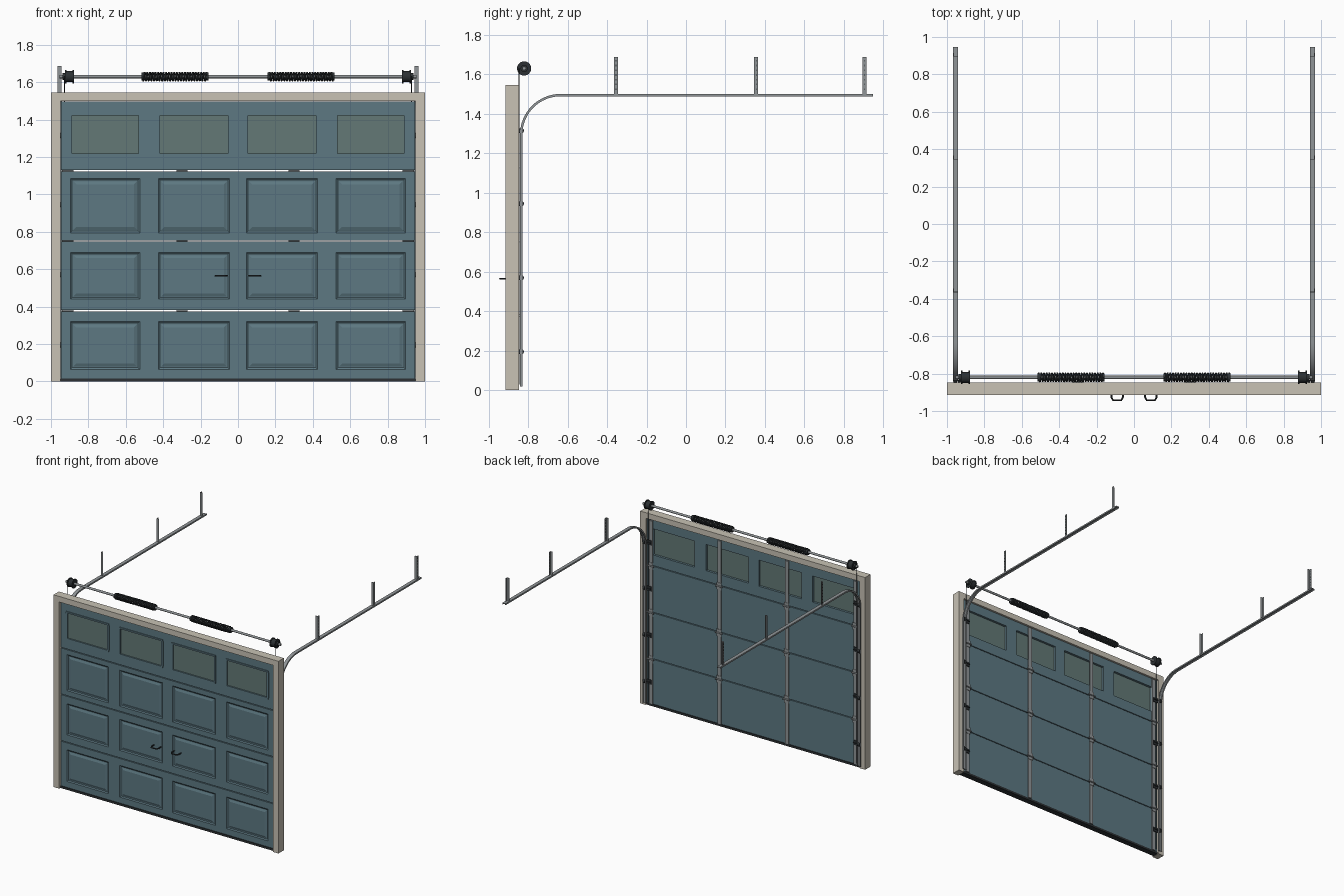
import bpy, bmesh
from math import sin, cos, pi
from mathutils import Vector, Matrix

if "Cube" in bpy.data.objects:
    bpy.data.objects.remove(bpy.data.objects["Cube"])


def mat(name, rgb):
    m = bpy.data.materials.new(name)
    m.diffuse_color = (*rgb, 1)
    m.use_nodes = True
    m.node_tree.nodes["Principled BSDF"].inputs["Base Color"].default_value = m.diffuse_color
    return m


TEAL = mat("teal_paint", (0.11, 0.19, 0.225))
BEIGE = mat("beige_trim", (0.58, 0.54, 0.46))
GLASS = mat("grey_glass", (0.125, 0.19, 0.18))
DARK = mat("dark_metal", (0.025, 0.03, 0.033))
STEEL = mat("steel", (0.28, 0.30, 0.31))


def finish(bm, name, m, smooth=False):
    bmesh.ops.recalc_face_normals(bm, faces=bm.faces[:])
    me = bpy.data.meshes.new(name)
    bm.to_mesh(me)
    bm.free()
    me.materials.append(m)
    ob = bpy.data.objects.new(name, me)
    bpy.context.collection.objects.link(ob)
    if smooth:
        bpy.ops.object.select_all(action='DESELECT')
        ob.select_set(True)
        bpy.context.view_layer.objects.active = ob
        bpy.ops.object.shade_smooth_by_angle()
    return ob


def add_box(bm, x0, x1, y0, y1, z0, z1):
    mx = Matrix.Translation(((x0 + x1) / 2, (y0 + y1) / 2, (z0 + z1) / 2))
    bmesh.ops.create_cube(bm, size=1, matrix=mx @ Matrix.Diagonal((x1 - x0, y1 - y0, z1 - z0, 1)))


def boxes(name, m, items):
    bm = bmesh.new()
    for b in items:
        add_box(bm, *b)
    return finish(bm, name, m)


def add_cyl_x(bm, x0, x1, y, z, r, n=20):
    mx = Matrix.Translation(((x0 + x1) / 2, y, z)) @ Matrix.Rotation(pi / 2, 4, 'Y')
    bmesh.ops.create_cone(bm, cap_ends=True, segments=n, radius1=r, radius2=r, depth=x1 - x0, matrix=mx)


def tube(name, m, pts, r, res=1):
    cu = bpy.data.curves.new(name, 'CURVE')
    cu.dimensions = '3D'
    cu.bevel_depth, cu.bevel_resolution, cu.use_fill_caps = r, res, True
    sp = cu.splines.new('POLY')
    sp.points.add(len(pts) - 1)
    for p, c in zip(sp.points, pts):
        p.co = (*c, 1)
    tmp = bpy.data.objects.new(name, cu)
    bpy.context.collection.objects.link(tmp)
    me = bpy.data.meshes.new_from_object(tmp.evaluated_get(bpy.context.evaluated_depsgraph_get()))
    bpy.data.objects.remove(tmp)
    bm = bmesh.new()
    bm.from_mesh(me)
    return finish(bm, name, m, True)


# Door frame
FY0, FY1 = -0.915, -0.847
boxes("door_frame", BEIGE, [(-1, -0.95, FY0, FY1, 0, 1.545), (0.95, 1, FY0, FY1, 0, 1.545),
                            (-0.95, 0.95, FY0, FY1, 1.5, 1.545)])

# Door sections with four panel columns each
DF, DB = -0.895, -0.86
COLS = [(-0.895, -0.525), (-0.425, -0.045), (0.045, 0.425), (0.525, 0.895)]


def section(name, z0, z1, pz0, pz1, window):
    bm = bmesh.new()
    xs = [-0.947] + [x for c in COLS for x in c] + [0.947]
    zs = [z0, pz0, pz1, z1]
    grid = [[bm.verts.new((x, DF, z)) for x in xs] for z in zs]
    cells = []
    for j in range(3):
        for i in range(len(xs) - 1):
            if j == 1 and i % 2 and window:
                continue
            f = bm.faces.new((grid[j][i], grid[j][i + 1], grid[j + 1][i + 1], grid[j + 1][i]))
            if j == 1 and i % 2:
                cells.append(f)
    # back skin and edges
    back = bmesh.ops.extrude_face_region(bm, geom=bm.faces[:], use_keep_orig=True)['geom']
    bmesh.ops.translate(bm, vec=(0, DB - DF, 0), verts=[v for v in back if isinstance(v, bmesh.types.BMVert)])
    bmesh.ops.recalc_face_normals(bm, faces=bm.faces[:])
    # pressed groove and raised field
    if cells:
        cells = [f for f in bm.faces if f.normal.y < -0.9 and any(
            abs(f.calc_center_median().x - (a + b) / 2) < 0.01 for a, b in COLS)
            and abs(f.calc_center_median().z - (pz0 + pz1) / 2) < 0.01]
        for t, d in ((0.012, -0.006), (0.01, 0), (0.022, 0.006)):
            bmesh.ops.inset_individual(bm, faces=cells, thickness=t, depth=d)
    finish(bm, name, TEAL)


JOINTS = [0.378, 0.752, 1.127]
for i, (z0, z1, p0, p1) in enumerate([(0.015, 0.375, 0.065, 0.32), (0.381, 0.749, 0.44, 0.69),
                                      (0.755, 1.124, 0.795, 1.085), (1.13, 1.498, 1.215, 1.425)]):
    section(f"door_section_{i + 1}", z0, z1, p0, p1, i == 3)

# Windows and their trim
boxes("window_glass", GLASS, [(a, b, -0.884, -0.878, 1.215, 1.425) for a, b in COLS])
trim = []
for a, b in COLS:
    for y0, y1 in ((-0.902, DF + 0.003),):
        trim += [(a - 0.004, b + 0.004, y0, y1, 1.421, 1.433), (a - 0.004, b + 0.004, y0, y1, 1.207, 1.219),
                 (a - 0.008, a + 0.008, y0, y1, 1.219, 1.421), (b - 0.008, b + 0.008, y0, y1, 1.219, 1.421)]
boxes("window_trim", TEAL, trim)

# Bottom seal
boxes("bottom_seal", DARK, [(-0.948, 0.948, -0.9, -0.855, 0, 0.017)])

# Stiles on the back
STX = (-0.91, -0.3, 0.3, 0.91)
SPANS = [(0.02, 0.372), (0.384, 0.746), (0.758, 1.121), (1.133, 1.49)]
boxes("back_stiles", STEEL, [(x - 0.015, x + 0.015, DB, -0.85, a, b) for x in STX for a, b in SPANS])

# Hinges
bm = bmesh.new()
for z in JOINTS:
    for x in STX:
        add_box(bm, x - 0.022, x + 0.022, -0.851, -0.847, z - 0.028, z + 0.028)
        add_cyl_x(bm, x - 0.03, x + 0.03, -0.846, z, 0.006, 10)
finish(bm, "hinges", STEEL)

# Handles
for s, side in ((-1, "left"), (1, "right")):
    prof = [(-0.031, -0.893), (-0.031, -0.926), (-0.022, -0.942), (0.022, -0.942), (0.031, -0.926), (0.031, -0.893)]
    tube(f"handle_{side}", DARK, [(s * 0.09 + x, y, 0.565) for x, y in prof], 0.005)

# Curved tracks: channel profile swept up, round and back
path = [(-0.835, 0.02, pi / 2)]
path += [(-0.635 - 0.2 * cos(a), 1.295 + 0.2 * sin(a), pi / 2 - a) for a in [pi / 2 * k / 16 for k in range(17)]]
path += [(0.947, 1.495, 0)]
PROF = [(-0.014, 0.006), (0.014, 0.006), (0.014, -0.006), (0.01, -0.006),
        (0.01, 0.002), (-0.01, 0.002), (-0.01, -0.006), (-0.014, -0.006)]
for s, side in ((-1, "left"), (1, "right")):
    X = s * 0.955
    bm = bmesh.new()
    rings = [[bm.verts.new((X + u, y - sin(t) * n, z + cos(t) * n)) for u, n in PROF] for y, z, t in path]
    for r0, r1 in zip(rings, rings[1:]):
        for k in range(8):
            bm.faces.new((r0[k], r0[(k + 1) % 8], r1[(k + 1) % 8], r1[k]))
    bm.faces.new(rings[0])
    bm.faces.new(rings[-1])
    finish(bm, f"track_{side}", STEEL, True)

    # Ceiling hangers: angle iron with dark slots
    irons, slots = [], []
    for y in (-0.355, 0.355, 0.905):
        irons += [(X - 0.01, X + 0.01, y - 0.01, y - 0.007, 1.49, 1.687)]
        xo = X + s * 0.0085
        irons += [(xo - 0.0015, xo + 0.0015, y - 0.007, y + 0.01, 1.49, 1.687)]
        for k in range(7):
            z = 1.525 + k * 0.024
            slots.append((xo - 0.002, xo + 0.002, y - 0.001, y + 0.003, z - 0.004, z + 0.004))
    boxes(f"hangers_{side}", STEEL, irons)
    boxes(f"hanger_slots_{side}", DARK, slots)

    # Rollers with axles and brackets
    bm = bmesh.new()
    for z in (0.195, 0.57, 0.945, 1.315):
        add_cyl_x(bm, X - 0.009, X + 0.009, -0.835, z, 0.014, 16)
        a, b = sorted((s * 0.9, X))
        add_cyl_x(bm, a, b, -0.838, z, 0.004, 8)
        a, b = sorted((s * 0.9, s * 0.94))
        add_box(bm, a, b, -0.86, -0.843, z - 0.018, z + 0.018)
    finish(bm, f"rollers_{side}", DARK, True)

    # Cable drum
    bm = bmesh.new()
    for x0, x1, r in ((0.878, 0.886, 0.036), (0.886, 0.917, 0.03), (0.917, 0.925, 0.036), (0.925, 0.938, 0.018)):
        a, b = sorted((s * x0, s * x1))
        add_cyl_x(bm, a, b, -0.82, 1.63, r, 24)
    finish(bm, f"cable_drum_{side}", DARK, True)

    # Lift cable
    tube(f"lift_cable_{side}", DARK, [(s * 0.928, -0.846, 1.63), (s * 0.928, -0.846, 0.03)], 0.002, 0)

    # Torsion spring with end cones
    N = 24
    tube(f"torsion_spring_{side}", DARK,
         [(s * (0.165 + 0.345 * k / (N * 14)), -0.82 + 0.021 * cos(2 * pi * k / 14), 1.63 + 0.021 * sin(2 * pi * k / 14))
          for k in range(N * 14 + 1)], 0.0055)
    bm = bmesh.new()
    for x0, x1 in ((0.158, 0.178), (0.497, 0.517)):
        a, b = sorted((s * x0, s * x1))
        add_cyl_x(bm, a, b, -0.82, 1.63, 0.022)
    finish(bm, f"spring_cones_{side}", DARK, True)

# Torsion shaft
bm = bmesh.new()
add_cyl_x(bm, -0.955, 0.955, -0.82, 1.63, 0.009, 16)
finish(bm, "torsion_shaft", STEEL, True)
